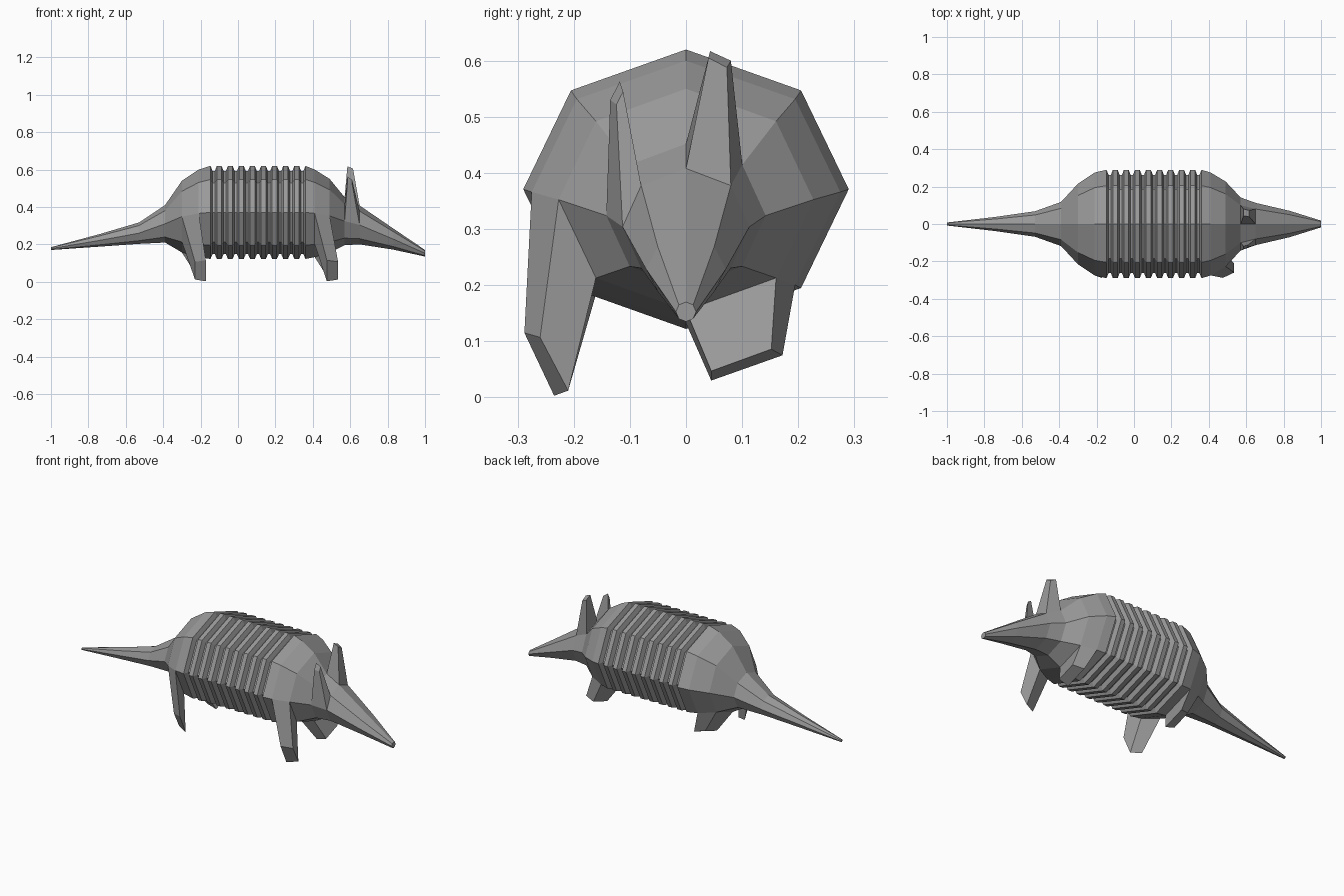
import bpy, bmesh, math

if "Cube" in bpy.data.objects:
    bpy.data.objects.remove(bpy.data.objects["Cube"])

hide = bpy.data.materials.new("grey_hide")
hide.diffuse_color = (0.32, 0.32, 0.32, 1)
hide.use_nodes = True
hide.node_tree.nodes["Principled BSDF"].inputs["Base Color"].default_value = hide.diffuse_color

SIDES = 8  # 0 = +y side, 2 = top, 4 = -y side, 6 = bottom


def ring(x, top, bottom, width):
    """Octagonal cross-section standing across the x axis."""
    mid, high = (top + bottom) / 2, (top - bottom) / 2
    angles = [math.tau * k / SIDES for k in range(SIDES)]
    return [(x, width * math.cos(a), mid + high * math.sin(a)) for a in angles]


def make_object(name, bm):
    bmesh.ops.recalc_face_normals(bm, faces=bm.faces)
    mesh = bpy.data.meshes.new(name)
    bm.to_mesh(mesh)
    bm.free()
    mesh.materials.append(hide)
    obj = bpy.data.objects.new(name, mesh)
    bpy.context.collection.objects.link(obj)
    return obj


def loft(name, loops):
    """Skin a row of closed loops and cap both ends."""
    bm = bmesh.new()
    rows = [[bm.verts.new(p) for p in loop] for loop in loops]
    n = len(rows[0])
    for a, b in zip(rows, rows[1:]):
        for k in range(n):
            bm.faces.new((a[k], a[(k + 1) % n], b[(k + 1) % n], b[k]))
    bm.faces.new(rows[0])
    bm.faces.new(rows[-1])
    return make_object(name, bm)


def limb(name, ring_a, ring_b, k, tip):
    """Tapered block growing out of one facet between two rings.
    Tip order: ring a at k, ring b at k, ring b at k+1, ring a at k+1."""
    base = [ring_a[k], ring_b[k], ring_b[k + 1], ring_a[k + 1]]
    return loft(name, [base, tip])


# Key cross-sections
rump_end = ring(-0.39, 0.41, 0.21, 0.118)
rump = ring(-0.30, 0.54, 0.157, 0.215)
rump_front = ring(-0.21, 0.60, 0.132, 0.275)
chest_back = ring(0.41, 0.60, 0.132, 0.275)
chest = ring(0.49, 0.55, 0.155, 0.227)
neck = ring(0.57, 0.452, 0.196, 0.142)
brow = ring(0.65, 0.408, 0.20, 0.113)

# Shell with nine grooves between raised bands
shell = [rump_end, rump, rump_front]
FULL, DEEP = (0.62, 0.122, 0.29), (0.592, 0.148, 0.262)
for i in range(9):
    groove = -0.13 + 0.0592 * i
    shell += [ring(groove - 0.017, *FULL), ring(groove - 0.006, *DEEP),
              ring(groove + 0.006, *DEEP), ring(groove + 0.017, *FULL)]
shell += [chest_back, chest, neck]
loft("banded_shell", shell)

# Head tapering to a small blunt snout
loft("head", [neck, brow, ring(0.83, 0.285, 0.172, 0.071),
              ring(1.0, 0.17, 0.135, 0.018)])

# Tail
loft("tail", [ring(-1.0, 0.185, 0.17, 0.008), ring(-0.74, 0.255, 0.188, 0.038),
              ring(-0.53, 0.317, 0.203, 0.068), rump_end])

# Legs: right ones stand outside the shell, left ones tuck under the belly
for name, back, front, xa, xb, wide_front in (
        ("front", chest_back, chest, 0.475, 0.535, False),
        ("hind", rump, rump_front, -0.23, -0.172, True)):
    outer, inner = (xb, xa) if wide_front else (xa, xb)
    wide = {outer: [(-0.288, 0.115), (-0.235, 0.003)],
            inner: [(-0.26, 0.107), (-0.21, 0.012)]}
    tuck = {outer: [(0.045, 0.03), (0.172, 0.075)],
            inner: [(0.045, 0.047), (0.152, 0.086)]}
    for side, k, ends in (("right", 4, wide), ("left", 6, tuck)):
        (a0, a1), (b0, b1) = ends[xa], ends[xb]
        limb(f"{name}_{side}_leg", back, front, k,
             [(xa, *a0), (xb, *b0), (xb, *b1), (xa, *a1)])

# Ears: the left one rises from the crown, the right one from the temple
limb("left_ear", neck, brow, 1,
     [(0.585, 0.08, 0.60), (0.615, 0.073, 0.588),
      (0.615, 0.04, 0.605), (0.585, 0.043, 0.617)])
limb("right_ear", neck, brow, 3,
     [(0.585, -0.118, 0.563), (0.61, -0.112, 0.545),
      (0.61, -0.124, 0.522), (0.585, -0.135, 0.53)])
